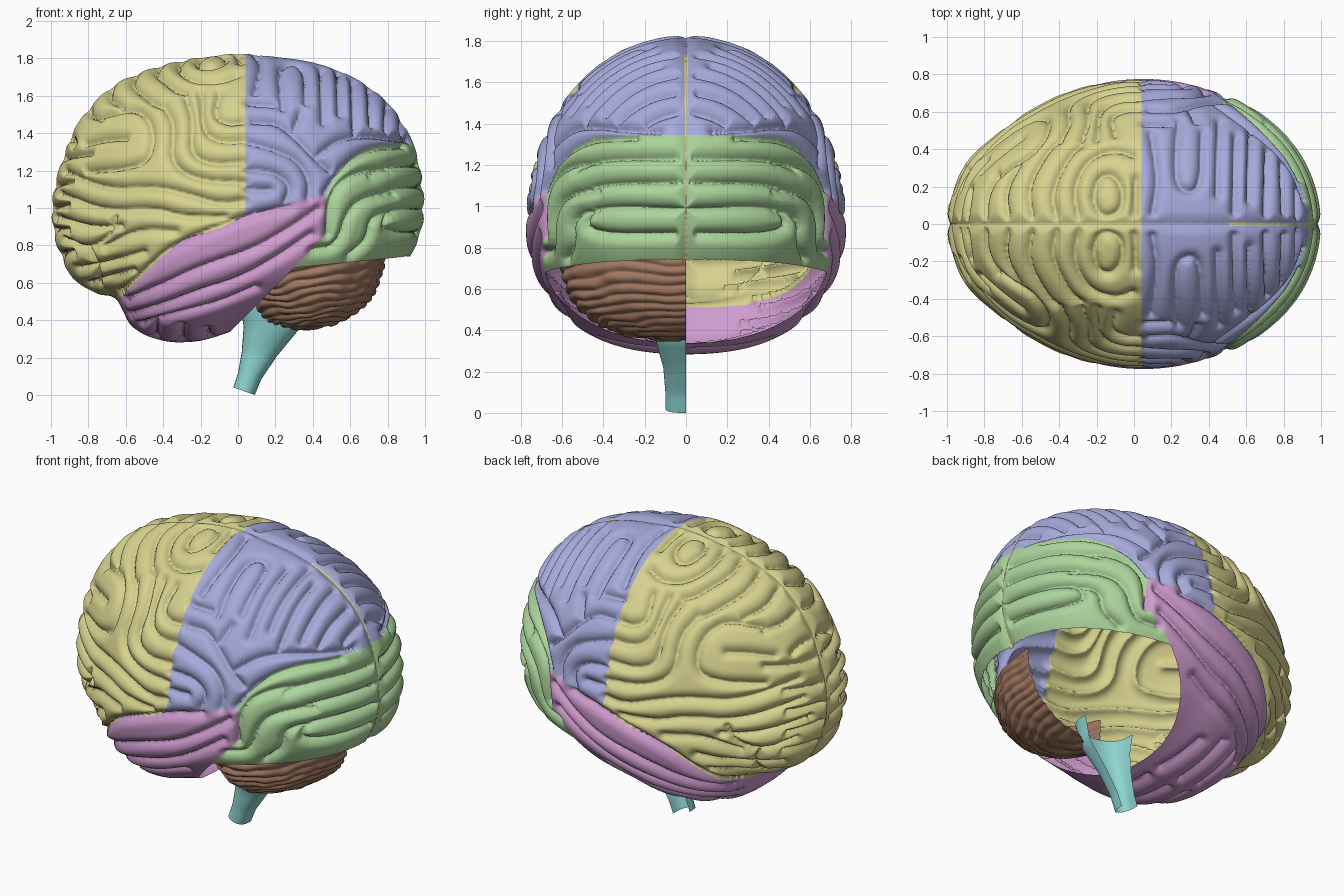
import bpy, bmesh
from math import sin, cos, pi, acos, sqrt
from mathutils import Vector, kdtree, noise

if "Cube" in bpy.data.objects:
    bpy.data.objects.remove(bpy.data.objects["Cube"])

# Envelope along x: x, top z, bottom z, half width, height of widest point
ENVELOPE = [(-1, .98, .98, 0, .98), (-.95, 1.24, .74, .24, .97), (-.88, 1.42, .62, .35, .95),
            (-.75, 1.59, .54, .47, .92), (-.65, 1.67, .51, .55, .9), (-.57, 1.71, .37, .60, .9),
            (-.4, 1.77, .29, .69, .9), (-.2, 1.81, .29, .75, .9), (0, 1.83, .35, .775, .92),
            (.2, 1.81, .39, .765, .95), (.4, 1.78, .43, .72, .97), (.6, 1.71, .50, .64, .98),
            (.8, 1.57, .61, .49, .99), (.9, 1.43, .71, .36, 1.0), (.97, 1.25, .84, .2, 1.0),
            (1, 1.0, 1.0, 0, 1.0)]
KNOTS = [acos(-e[0]) for e in ENVELOPE]

# Grooves drawn from the side (x, z)
FRONTAL = [[(-.74, 1.5), (-.55, 1.55), (-.46, 1.46), (-.47, 1.28), (-.57, 1.22), (-.82, 1.2)],
           [(-.82, 1.35), (-.7, 1.38), (-.6, 1.38)],
           [(-.4, 1.56), (-.34, 1.45), (-.37, 1.25), (-.22, 1.15), (.04, 1.14)],
           [(-.28, 1.6), (-.24, 1.48), (-.26, 1.3), (-.15, 1.24), (.04, 1.25)],
           [(-.2, 1.62), (-.19, 1.42), (-.1, 1.36), (.04, 1.37)],
           [(-.1, 1.62), (-.13, 1.5), (-.05, 1.46), (.03, 1.47)],
           [(-.93, 1.2), (-.7, 1.1), (-.45, 1.12), (-.25, 1.07), (-.1, 1.02), (.04, 1.04)],
           [(-.96, 1.08), (-.72, .98), (-.45, 1.0), (-.3, .95), (-.06, .95)],
           [(-.72, .79), (-.55, .88), (-.33, .87)], [(-.98, .95), (-.8, .89), (-.62, .9)],
           [(-.94, .83), (-.82, .77), (-.7, .84), (-.66, .96)], [(-.86, .67), (-.7, .7), (-.5, .76)],
           [(-.8, .59), (-.7, .62), (-.55, .66)], [(-.8, .77), (-.76, .68), (-.75, .58)]]
PARIETAL = [[(.05, 1.21), (.2, 1.2), (.29, 1.12), (.25, 1.02)], [(.05, 1.1), (.18, 1.1)],
            [(.05, 1.36), (.17, 1.33), (.32, 1.27), (.39, 1.15), (.38, 1.05)],
            [(.08, 1.47), (.2, 1.47), (.3, 1.4), (.42, 1.27), (.5, 1.2)],
            [(.42, 1.28), (.55, 1.38), (.7, 1.4), (.92, 1.37)],
            [(.3, 1.42), (.34, 1.52)], [(.06, 1.57), (.2, 1.56)]]
TEMPORAL = [[(-.63, .54), (-.5, .66), (-.36, .79), (-.15, .88), (.05, .96), (.28, 1.01)],
            [(-.6, .5), (-.4, .58), (-.2, .68), (.08, .77), (.3, .9), (.44, 1.0)],
            [(-.58, .42), (-.4, .47), (-.2, .55), (0, .61), (.2, .72), (.4, .86)],
            [(-.52, .37), (-.3, .43), (-.1, .48), (.1, .57)]]
OCCIPITAL = [[(.4, .77), (.54, .79), (.6, 1.0), (.72, 1.07), (.85, 1.08)],
             [(.48, .86), (.5, 1.1), (.64, 1.2), (.82, 1.22)],
             [(.6, .74), (.7, .82), (.72, .95), (.85, .98)], [(.47, 1.08), (.56, 1.23), (.72, 1.33), (.9, 1.34)]]
# Grooves drawn from above (x, y)
TOP_FRONT = [[(-.22, .14), (-.2, .25), (-.13, .28), (-.07, .22), (-.06, .1), (-.12, .04), (-.19, .05), (-.22, .14)],
             [(-.3, .03), (-.33, .2), (-.25, .36), (-.1, .41), (0, .37)], [(0, .05), (.01, .25)],
             [(-.42, .03), (-.45, .18), (-.35, .38), (-.28, .43)], [(-.55, .03), (-.58, .2), (-.47, .4), (-.4, .46)],
             [(-.68, .03), (-.7, .18), (-.62, .33)], [(-.8, .03), (-.8, .15), (-.73, .28)],
             [(-.9, .03), (-.88, .2)], [(-.995, 0), (0, 0), (.995, 0)]]
TOP_BACK = [[(.24, .55), (.22, .3), (.25, .18), (.36, .18), (.37, .5)], [(.1, .06), (.13, .25), (.09, .5)],
            [(.46, .55), (.45, .15)], [(.54, .06), (.55, .48)],
            [(.63, .5), (.62, .12)], [(.71, .05), (.72, .4)], [(.8, .33), (.81, .05)], [(.88, .03), (.88, .2)]]
# Grooves drawn from the back, the front pole and below
BACK = [[(0, .72), (0, 1.35)], [(.04, 1.24), (.42, 1.24), (.55, 1.18)], [(0, 1.12), (.4, 1.12), (.55, 1.06)],
        [(0, .99), (.42, 1.0), (.5, .95), (.48, .86), (.05, .86)]]
POLE = [[(0, .55), (0, 1.4)], [(.02, 1.12), (.3, 1.15)], [(.03, 1.0), (.3, 1.02)], [(.03, .88), (.3, .88)],
        [(.03, 1.27), (.35, 1.3)], [(.03, .74), (.3, .76)]]
BELOW = [[(-.15, .05), (-.17, .4)], [(-.3, .05), (-.3, .45)], [(-.44, .05), (-.44, .42)]]


def section(x):
    """Smoothly interpolated envelope values at x."""
    t = acos(max(-1, min(1, -x)))
    k = 0
    while k < len(KNOTS) - 2 and t > KNOTS[k + 1]:
        k += 1
    h = KNOTS[k + 1] - KNOTS[k]
    s = (t - KNOTS[k]) / h
    lo, hi = max(k - 1, 0), min(k + 2, len(KNOTS) - 1)
    out = []
    for c in range(1, 5):
        a, b = ENVELOPE[k][c], ENVELOPE[k + 1][c]
        ma = (b - ENVELOPE[lo][c]) / (KNOTS[k + 1] - KNOTS[lo]) * h
        mb = (ENVELOPE[hi][c] - a) / (KNOTS[hi] - KNOTS[k]) * h
        out.append(a + s * ma + s * s * (3 * (b - a) - 2 * ma - mb) + s ** 3 * (2 * (a - b) + ma + mb))
    return out


def inside(p):
    top, bot, w, zc = section(p.x)
    up = p.z > zc
    h = (top - zc) if up else (zc - bot)
    n = 2 if up else 2.4
    return abs(p.x) < 1 and (p.y / max(w, 1e-5)) ** n + (abs(p.z - zc) / max(h, 1e-5)) ** n < 1


def project(p, d):
    """Push p along d until it reaches the envelope."""
    lo, hi = 0, 1.3
    for _ in range(14):
        m = (lo + hi) / 2
        lo, hi = (m, hi) if inside(p + d * m) else (lo, m)
    return p + d * lo


VIEWS = [(FRONTAL + PARIETAL + TEMPORAL + OCCIPITAL, lambda a, b: Vector((a, 0, b)), (0, 1, 0)),
         (TOP_FRONT + TOP_BACK, lambda a, b: Vector((a, b, .97)), (0, 0, 1)),
         (BACK, lambda a, b: Vector((.1, a, b)), (1, 0, 0)),
         (POLE, lambda a, b: Vector((-.4, a, b)), (-1, 0, 0)),
         (BELOW, lambda a, b: Vector((a, b, .9)), (0, 0, -1))]
samples = []
for lines, place, d in VIEWS:
    for line in lines:
        pts = [Vector(p) for p in line]
        for _ in range(2):  # round the corners
            cut = [pts[0]]
            for a, b in zip(pts, pts[1:]):
                cut += [a.lerp(b, .25), a.lerp(b, .75)]
            pts = cut + [pts[-1]]
        for a, b in zip(pts, pts[1:]):
            n = max(1, int((b - a).length / .006))
            samples += [project(place(*a.lerp(b, i / n)), Vector(d)) for i in range(n)]
tree = kdtree.KDTree(len(samples))
for i, p in enumerate(samples):
    tree.insert(p, i)
tree.balance()


def material(name, col):
    m = bpy.data.materials.new(name)
    m.diffuse_color = (*col, 1)
    m.use_nodes = True
    m.node_tree.nodes["Principled BSDF"].inputs["Base Color"].default_value = m.diffuse_color
    return m


def add(name, bm, col):
    me = bpy.data.meshes.new(name)
    bm.to_mesh(me)
    bm.free()
    me.shade_smooth()
    me.materials.append(material(name, col))
    ob = bpy.data.objects.new(name, me)
    bpy.context.collection.objects.link(ob)
    return ob


def grid(fn, nu, nv):
    bm = bmesh.new()
    v = [[bm.verts.new(fn(i / nu, j / nv)) for j in range(nv + 1)] for i in range(nu + 1)]
    for i in range(nu):
        for j in range(nv):
            bm.faces.new((v[i][j], v[i + 1][j], v[i + 1][j + 1], v[i][j + 1]))
    bmesh.ops.remove_doubles(bm, verts=bm.verts, dist=1e-5)
    return bm


def cortex(u, v):
    x, a = -cos(pi * u), pi * v
    top, bot, w, zc = section(x)
    e = 1 if v <= .5 else 2 / 2.4
    h = (top - zc) if v <= .5 else (bot - zc)
    p = Vector((x, w * abs(sin(a)) ** e if 0 < v < 1 else 0, zc + h * abs(cos(a)) ** e))
    q = min(1, tree.find(p)[2] / .065)
    depth = .06 * (.4 + .6 * min(1, p.y / .06))  # shallow along the midline
    drop = depth * (1 - sqrt(1 - (1 - q) ** 2))
    return p - (p - Vector((x * .5, 0, 1))).normalized() * drop


# Lobe borders in side view
SYLVIAN = [(-.66, .5), (-.6, .55), (-.45, .7), (-.3, .83), (-.1, .89), (.04, .96), (.47, 1.07)]
PAR_OCC = [(.47, 1.07), (.52, 1.17), (.62, 1.28), (.72, 1.33), (1, 1.35)]
TEMP_OCC = [(.3, .68), (.47, .86), (.4701, 1.07)]
HOLE = [(0, .38), (.3, .68), (.8, .73)]


def level(line, x):
    for (a, za), (b, zb) in zip(line, line[1:]):
        if x <= b:
            break
    return za + (zb - za) * (x - a) / (b - a)


def lobe(c):
    if c.z < .38 + c.x and c.z < .68 + (c.x - .3) * .1:
        return None
    if c.y < .005 and c.z > .72:
        return "frontal_lobe"
    if -.66 < c.x < .47 and c.z < level(SYLVIAN, c.x) and (c.x < .3 or c.z > level(TEMP_OCC, c.x)):
        return "temporal_lobe"
    if c.x > .3 and c.z < (level(PAR_OCC, c.x) if c.x > .47 else level(SYLVIAN, c.x)):
        return "occipital_lobe"
    return "parietal_lobe" if c.x > .04 else "frontal_lobe"


# Cerebral shell, sliced along the borders and split into mirrored lobes
shell = grid(cortex, 265, 210)
for line in (SYLVIAN, PAR_OCC, TEMP_OCC, HOLE, [(.04, .9), (.04, 2)]):
    for (a, za), (b, zb) in zip(line, line[1:]):
        lo, hi = min(a, b) - (.15 if line is HOLE else .04), max(a, b) + .04
        near = [f for f in shell.faces if lo < f.calc_center_median().x < hi]
        geom = set(near) | {e for f in near for e in f.edges} | {v for f in near for v in f.verts}
        bmesh.ops.bisect_plane(shell, geom=list(geom), dist=1e-4, plane_co=(a, 0, za),
                               plane_no=Vector((za - zb, 0, b - a)).normalized())
COLORS = {"frontal_lobe": (.68, .64, .27), "parietal_lobe": (.38, .40, .70),
          "temporal_lobe": (.62, .33, .62), "occipital_lobe": (.41, .66, .33)}
for name, col in COLORS.items():
    part = shell.copy()
    bmesh.ops.delete(part, geom=[f for f in part.faces if lobe(f.calc_center_median()) != name], context='FACES')
    mod = add(name, part, col).modifiers.new("mirror", 'MIRROR')
    mod.use_axis = (False, True, False)
shell.free()


# Cerebellum: open half bowl with fine leaf-like folds
def folia(u, v):
    a, b = pi * (.13 + .87 * u), pi / 2 * v
    r = abs(cos(b)) ** .8
    p = Vector((.4 - .39 * r * cos(a), -.61 * r * sin(a), .73 - .38 * sin(b) ** .9))
    p.z += .13 * (p.x - .4)
    f = abs(sin(36 * v + 2.5 * noise.noise(p * 5)))
    k = 1 - .03 * (1 - f) + .025 * noise.noise(p * 12)
    c = Vector((.4, 0, .73))
    q = c + (p - c) * k
    q.y = min(q.y, 0)
    return q


add("cerebellum", grid(folia, 80, 110), (.36, .19, .12))

# Brainstem: open half tube (z, left x, right x, depth)
STEM = [(.02, -.025, .09, .1), (.1, 0, .125, .1), (.22, .02, .21, .11), (.36, .03, .33, .15), (.5, .01, .36, .18)]


def stem(u, v):
    k = min(int(v * 4), 3)
    z, l, r, d = [p + (q - p) * (v * 4 - k) for p, q in zip(STEM[k], STEM[k + 1])]
    a = pi * u
    return Vector(((l + r) / 2 - (r - l) / 2 * cos(a), -d * max(0, sin(a)) ** .6, z + .02 * cos(a) * (1 - v)))


add("brainstem", grid(stem, 24, 16), (.27, .67, .65))
